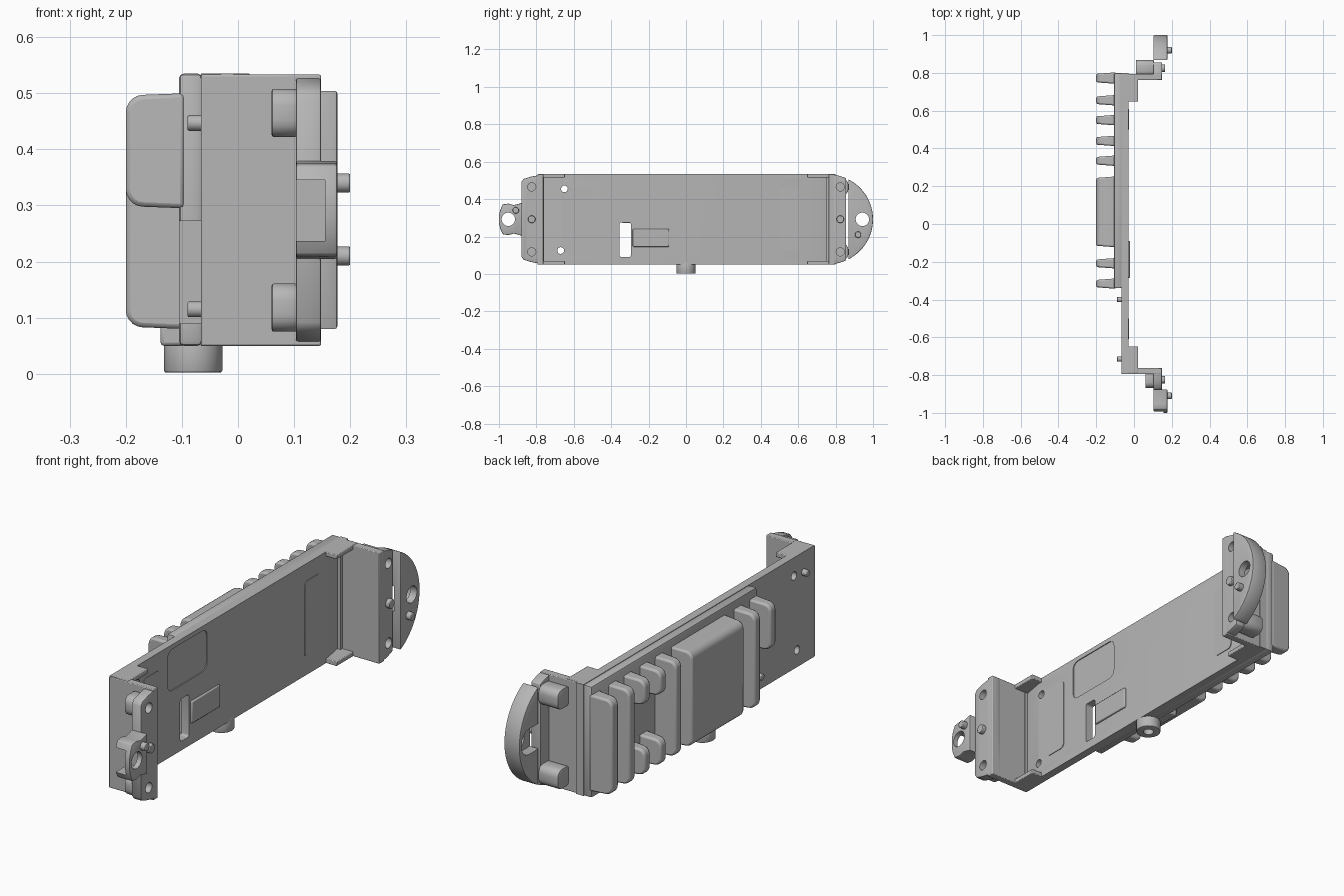
import bpy, bmesh, math
from mathutils import Vector

if "Cube" in bpy.data.objects:
    bpy.data.objects.remove(bpy.data.objects["Cube"], do_unlink=True)

grey = bpy.data.materials.new("cast_grey")
grey.use_nodes = True
COLOUR = (0.47, 0.47, 0.47, 1)
grey.diffuse_color = COLOUR
grey.node_tree.nodes["Principled BSDF"].inputs["Base Color"].default_value = COLOUR

MID = 0.292            # height of the long centre line
LOW, HIGH = 0.05, 0.535


def finish(name, bm, bevel=0.0):
    bmesh.ops.recalc_face_normals(bm, faces=bm.faces)
    mesh = bpy.data.meshes.new(name)
    bm.to_mesh(mesh)
    bm.free()
    ob = bpy.data.objects.new(name, mesh)
    bpy.context.collection.objects.link(ob)
    mesh.materials.append(grey)
    if bevel:
        m = ob.modifiers.new("Bevel", 'BEVEL')
        m.width, m.segments = bevel, 2
        m.limit_method, m.angle_limit = 'ANGLE', math.radians(40)
    return ob


def extrude(name, outline, x0, x1, bevel=0.0):
    """Extrude a (y, z) outline along x."""
    bm = bmesh.new()
    face = bm.faces.new([bm.verts.new((x0, y, z)) for y, z in outline])
    ext = bmesh.ops.extrude_face_region(bm, geom=[face])
    verts = [v for v in ext["geom"] if isinstance(v, bmesh.types.BMVert)]
    bmesh.ops.translate(bm, verts=verts, vec=(x1 - x0, 0, 0))
    return finish(name, bm, bevel)


def box(name, x, y, z, bevel=0.0):
    outline = [(y[0], z[0]), (y[1], z[0]), (y[1], z[1]), (y[0], z[1])]
    return extrude(name, outline, x[0], x[1], bevel)


def ring(cy, cz, r, n=24):
    return [(cy + r * math.cos(math.tau * i / n), cz + r * math.sin(math.tau * i / n))
            for i in range(n)]


def rod(name, cy, cz, r, x0, x1, bevel=0.0):
    return extrude(name, ring(cy, cz, r), x0, x1, bevel)


def rounded(y, z, r, n=4):
    pts = []
    for k, (cy, cz) in enumerate([(y[1] - r, z[1] - r), (y[0] + r, z[1] - r),
                                  (y[0] + r, z[0] + r), (y[1] - r, z[0] + r)]):
        for i in range(n + 1):
            a = (k + i / n) * math.pi / 2
            pts.append((cy + r * math.cos(a), cz + r * math.sin(a)))
    return pts


def cut(ob, *cutters):
    """Subtract the cutters from a part and discard them."""
    bpy.context.view_layer.objects.active = ob
    for c in cutters:
        c.hide_render = True
        m = ob.modifiers.new("Cut", 'BOOLEAN')
        m.operation, m.solver, m.object = 'DIFFERENCE', 'EXACT', c
    for m in list(ob.modifiers):
        bpy.ops.object.modifier_apply(modifier=m.name)
    for c in cutters:
        bpy.data.objects.remove(c, do_unlink=True)
    return ob


def fin(name, y, z, taper=0.008, root=-0.095):
    """Rounded block standing out on the -x side, narrower at its tip."""
    bm = bmesh.new()
    bmesh.ops.create_cube(bm, size=1)
    for v in bm.verts:
        tip = v.co.x < 0
        inset = taper if tip else 0
        v.co = Vector((-0.2 if tip else root,
                       y[0] + inset if v.co.y < 0 else y[1] - inset,
                       z[0] + inset / 2 if v.co.z < 0 else z[1] - inset / 2))
    edges = [e for e in bm.edges if all(v.co.x < -0.19 for v in e.verts)
             and abs(e.verts[0].co.z - e.verts[1].co.z) < 0.001]
    bmesh.ops.bevel(bm, geom=edges, offset=0.03, segments=5, profile=0.5, affect='EDGES')
    return finish(name, bm, 0.008)


# Long base plate, with slot, screw holes, label recess and sloped end grooves
def groove(y_edge, y_wall):
    bm = bmesh.new()
    pts = [(-0.03, y_edge), (-0.046, y_wall), (0.05, y_wall), (0.05, y_edge)]
    face = bm.faces.new([bm.verts.new((x, y, 0.07)) for x, y in pts])
    ext = bmesh.ops.extrude_face_region(bm, geom=[face])
    bmesh.ops.translate(bm, vec=(0, 0, 0.445),
                        verts=[v for v in ext["geom"] if isinstance(v, bmesh.types.BMVert)])
    return finish("groove_cutter", bm)


plate = box("base_plate", (-0.066, -0.03), (-0.79, 0.8), (LOW, HIGH))
cut(plate,
    extrude("slot_cutter", rounded((-0.355, -0.295), (0.09, 0.275), 0.01), -0.3, 0.1),
    extrude("label_cutter", rounded((-0.44, -0.17), (0.335, 0.515), 0.03), -0.034, 0.1),
    rod("hole_cutter", -0.65, 0.455, 0.018, -0.3, 0.1),
    rod("hole_cutter", -0.67, 0.125, 0.018, -0.3, 0.1),
    groove(-0.67, -0.76), groove(0.66, 0.75))

# Thicker backing layer under the fins
backing = box("backing_layer", (-0.105, -0.064), (-0.34, 0.8), (LOW, HIGH), 0.008)
cut(backing, box("notch_cutter", (-0.3, 0.1), (-0.4, -0.285), (0.09, 0.272)))

# Raised pads and tab on the inner face
for sign, name in ((-1, "front_pad"), (1, "rear_pad")):
    y = sorted((sign * 0.5, sign * 0.61))
    extrude(name, rounded(y, (0.13, 0.46), 0.02), -0.032, -0.027)
box("slot_tab", (-0.04, -0.021), (-0.285, -0.09), (0.145, 0.24), 0.004)

# Cooling fins and the large centre block
for i, y in enumerate((-0.208, 0.335, 0.655)):
    fin(f"cooling_fin_{i + 1}", (y - 0.028, y + 0.028), (0.08, 0.5))
fin("end_fin", (0.742, 0.803), (0.08, 0.5))
fin("short_fin", (-0.343, -0.288), (0.295, 0.5))
fin("centre_block", (-0.123, 0.252), (0.08, 0.5))
for i, y in enumerate((0.44, 0.55)):
    for z, tag in (((0.08, 0.2), "lower"), ((0.385, 0.5), "upper")):
        fin(f"split_fin_{tag}_{i + 1}", (y - 0.028, y + 0.028), z)

# Bottom nozzle with blind hole
box("nozzle_base", (-0.138, -0.095), (-0.1, 0.12), (LOW, 0.09), 0.006)
bm = bmesh.new()
bmesh.ops.create_cone(bm, cap_ends=True, segments=16, radius1=0.052, radius2=0.052, depth=0.06)
bmesh.ops.translate(bm, verts=bm.verts, vec=(-0.08, 0, 0.032))
nozzle = finish("nozzle", bm, 0.004)
bm = bmesh.new()
bmesh.ops.create_cone(bm, cap_ends=True, segments=24, radius1=0.022, radius2=0.022, depth=0.06)
bmesh.ops.translate(bm, verts=bm.verts, vec=(-0.08, 0, 0.01))
cut(nozzle, finish("nozzle_cutter", bm))

# Walls, corner ribs, bosses and centre studs shared by both ends
for sign, end in ((-1, "front"), (1, "rear")):
    def span(a, b):
        return sorted((sign * a, sign * b))
    box(f"{end}_wall", (-0.066, 0.148), span(0.762, 0.795), (LOW, HIGH - 0.002), 0.003)
    for z, tag in (((LOW, 0.07), "lower"), ((0.515, HIGH), "upper")):
        box(f"{end}_rib_{tag}", (-0.066, 0.022), span(0.648, 0.79), z, 0.003)
    root = 0.06 if sign < 0 else 0.01
    for z, tag in ((0.118, "lower"), (0.465, "upper")):
        boss = extrude(f"{end}_boss_{tag}", rounded(span(0.78, 0.868), (z - 0.043, z + 0.043), 0.03),
                       root, 0.105, 0.004)
        cut(boss, rod("hole_cutter", sign * 0.825, z, 0.022, 0.08, 0.3))
    rod(f"{end}_centre_stud", sign * 0.825, MID, 0.02, 0.14, 0.165, 0.003)


def flange_holes(sign):
    return [rod("hole_cutter", sign * 0.825, z, 0.022, 0.08, 0.3) for z in (0.118, 0.465)]


# Front flange with a hollow hook-shaped tab
half = [(-0.762, 0.24), (-0.83, 0.228), (-0.868, 0.216), (-0.88, 0.2)]
outline = [(y, MID + d) for y, d in half] + [(y, MID - d) for y, d in reversed(half)]
cut(extrude("front_flange", outline, 0.103, 0.148, 0.004), *flange_holes(-1))
half = [(-0.876, 0.088), (-0.92, 0.076), (-0.95, 0.084), (-0.98, 0.08), (-0.993, 0.05), (-1.0, 0.02)]
outline = [(y, MID + d) for y, d in half] + [(y, MID - d) for y, d in reversed(half)]
cut(extrude("front_tab", outline, 0.103, 0.177, 0.004),
    rod("hole_cutter", -0.95, MID, 0.036, 0.0, 0.3),
    box("pocket_cutter", (0.0, 0.155), (-1.1, -0.9), (0.237, 0.345)))
rod("front_pin", -0.91, 0.34, 0.017, 0.165, 0.2, 0.003)


# Rear flange: a half-oval, thicker beyond the step
def oval(y_start):
    a0 = math.acos((y_start - 0.755) / 0.245)
    return [(0.755 + 0.245 * math.cos(a0 * (1 - i / 16)),
             MID + 0.241 * math.sin(a0 * (1 - i / 16))) for i in range(33)]


half_oval = [(y, z) for y, z in oval(0.765) if y < 0.87]
cut(extrude("rear_flange", half_oval, 0.103, 0.148, 0.003), *flange_holes(1))
cut(extrude("rear_rim", oval(0.868), 0.103, 0.177, 0.004),
    rod("hole_cutter", 0.943, MID, 0.036, 0.0, 0.3),
    extrude("pocket_cutter", rounded((0.8, 0.985), (MID - 0.055, MID + 0.055), 0.05), 0.0, 0.145))
rod("rear_pin", 0.92, 0.21, 0.017, 0.165, 0.2, 0.003)

# Locating pins on the outer face
rod("locating_pin_upper", -0.715, 0.447, 0.014, -0.09, -0.06, 0.003)
rod("locating_pin_lower", -0.4, 0.115, 0.014, -0.09, -0.06, 0.003)

# Smooth rounded faces, keep edges sharp
bpy.ops.object.select_all(action='DESELECT')
for ob in bpy.context.collection.objects:
    if ob.type == 'MESH':
        ob.select_set(True)
        bpy.context.view_layer.objects.active = ob
bpy.ops.object.shade_smooth_by_angle(angle=math.radians(35))
